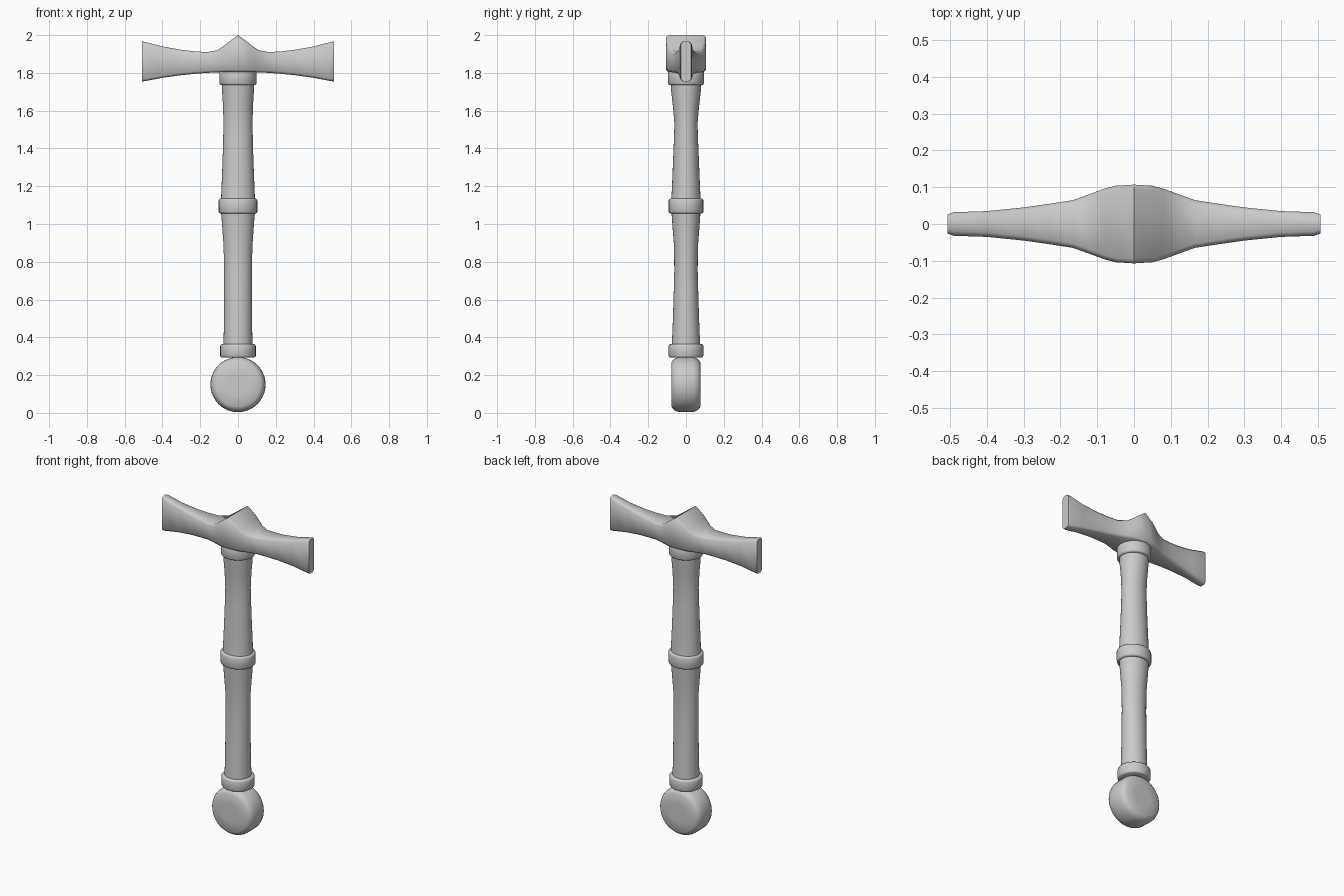
import bpy, bmesh, math

if "Cube" in bpy.data.objects:
    bpy.data.objects.remove(bpy.data.objects["Cube"])


def loft(name, rings, angle=35):
    """Skin a list of equal-length point loops, cap both ends, shade smooth."""
    bm = bmesh.new()
    loops = [[bm.verts.new(p) for p in ring] for ring in rings]
    n = len(loops[0])
    for a, b in zip(loops, loops[1:]):
        for i in range(n):
            j = (i + 1) % n
            bm.faces.new((a[i], a[j], b[j], b[i]))
    bm.faces.new(loops[0])
    bm.faces.new(loops[-1])
    bmesh.ops.recalc_face_normals(bm, faces=bm.faces)
    mesh = bpy.data.meshes.new(name)
    bm.to_mesh(mesh)
    bm.free()
    obj = bpy.data.objects.new(name, mesh)
    bpy.context.collection.objects.link(obj)
    bpy.ops.object.select_all(action='DESELECT')
    obj.select_set(True)
    bpy.context.view_layer.objects.active = obj
    bpy.ops.object.shade_smooth_by_angle(angle=math.radians(angle))
    return obj


def ellipse(z, rx, ry, n=32):
    return [(rx * math.cos(2 * math.pi * i / n), ry * math.sin(2 * math.pi * i / n), z)
            for i in range(n)]


def turned(name, profile):
    """Elliptical turned part from (z, half width x, half depth y)."""
    return loft(name, [ellipse(*p) for p in profile])


def collar(name, z0, z1, rx, ry, c=0.01):
    turned(name, [(z0, rx - c, ry - c), (z0 + c * 0.4, rx - c * 0.3, ry - c * 0.3),
                  (z0 + c, rx, ry), (z1 - c, rx, ry),
                  (z1 - c * 0.4, rx - c * 0.3, ry - c * 0.3), (z1, rx - c, ry - c)])


# Grip halves, waisted between the collars
turned("upper_grip", [(1.10, .091, .079), (1.20, .087, .074), (1.30, .083, .070),
                      (1.42, .079, .065), (1.53, .077, .061), (1.62, .079, .069),
                      (1.70, .084, .078), (1.76, .087, .083)])
turned("lower_grip", [(0.34, .077, .076), (0.45, .075, .071), (0.60, .074, .066),
                      (0.75, .074, .062), (0.88, .076, .063), (0.98, .083, .071),
                      (1.08, .091, .078)])

# Collars
collar("top_collar", 1.735, 1.815, .098, .096)
collar("middle_collar", 1.055, 1.135, .102, .092)
collar("bottom_collar", 0.292, 0.365, .094, .092)

# Pommel: thick disc facing front, with bevelled rim
half = [(.146, 0), (.145, .040), (.139, .056), (.130, .068), (.118, .076), (.06, .078)]
prof = [(r, -y) for r, y in reversed(half)] + half[1:]
N = 40
loft("pommel", [[(r * math.cos(2 * math.pi * i / N), y, .15 + r * math.sin(2 * math.pi * i / N))
                 for i in range(N)] for r, y in prof], 60)

# Crossguard: chamfered box sections of (x, bottom z, top z, half depth)
right = [(0, 1.805, 2.0, .107), (.05, 1.805, 1.963, .104), (.08, 1.804, 1.940, .096),
         (.11, 1.803, 1.920, .085), (.165, 1.800, 1.910, .065), (.23, 1.795, 1.914, .055),
         (.30, 1.788, 1.922, .045), (.40, 1.774, 1.940, .035), (.49, 1.757, 1.963, .032),
         (.507, 1.754, 1.967, .026)]
stations = [(-x, b, t, d) for x, b, t, d in reversed(right[1:])] + right


def section(x, b, t, d):
    c = 0.012
    return [(x, -d, b + c), (x, -d + c, b), (x, d - c, b), (x, d, b + c),
            (x, d, t - c), (x, d - c, t), (x, -d + c, t), (x, -d, t - c)]


loft("crossguard", [section(*s) for s in stations], 50)
